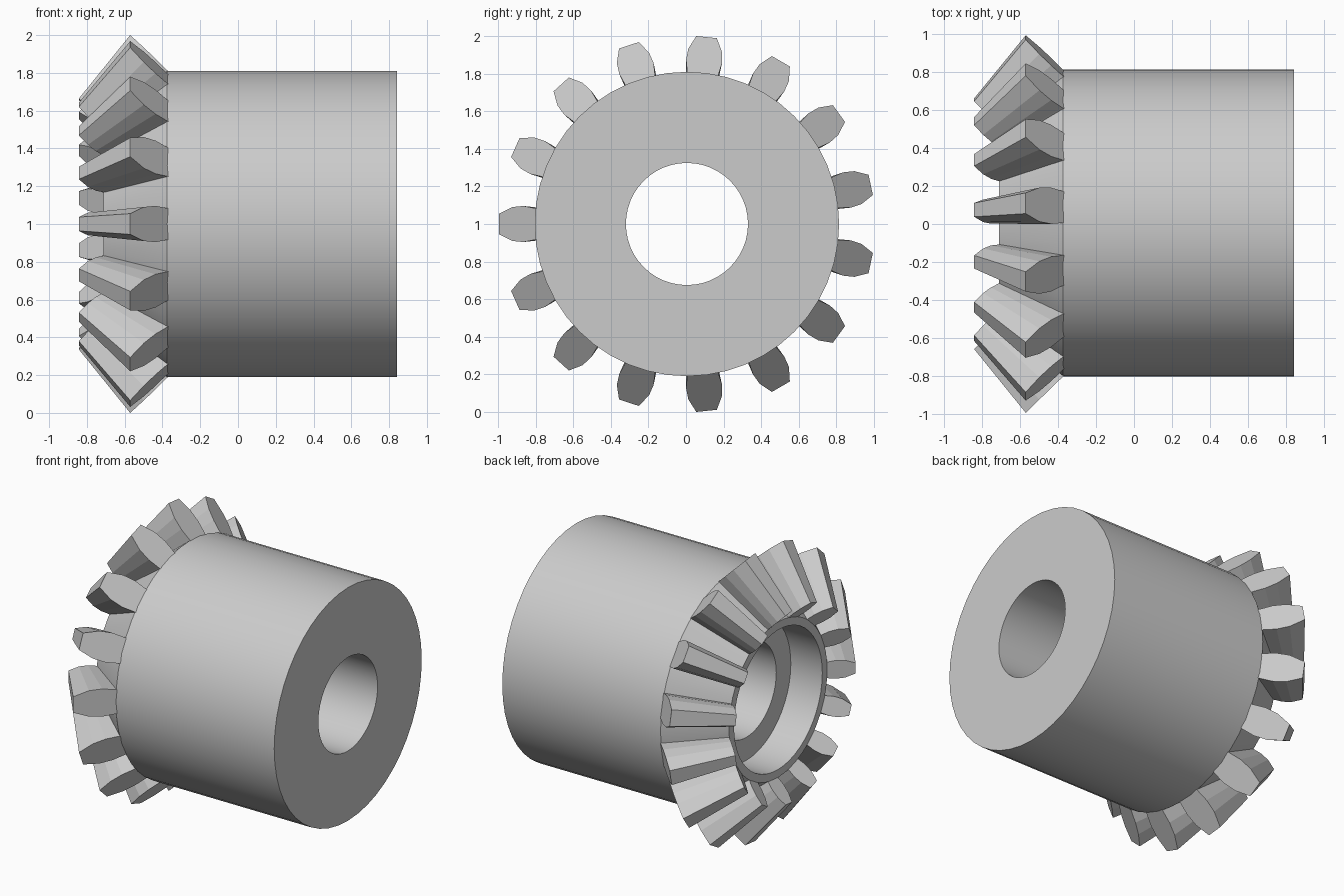
import bpy, bmesh
from math import cos, sin, tau, pi, radians
from mathutils import Matrix, Vector

cube = bpy.data.objects.get("Cube")
if cube:
    bpy.data.objects.remove(cube, do_unlink=True)

CENTRE = Vector((0, 0.005, 1.0))
TEETH = 15
SEGMENTS = 48
APEX_X = -1.38     # shared apex of the pitch cones
INNER_SCALE = 0.664

steel = bpy.data.materials.new("plain grey")
steel.use_nodes = True
GREY = (0.6, 0.6, 0.6, 1)
steel.diffuse_color = GREY
steel.node_tree.nodes["Principled BSDF"].inputs["Base Color"].default_value = GREY


def finish(name, bm):
    bmesh.ops.recalc_face_normals(bm, faces=bm.faces)
    mesh = bpy.data.meshes.new(name)
    bm.to_mesh(mesh)
    bm.free()
    mesh.materials.append(steel)
    obj = bpy.data.objects.new(name, mesh)
    obj.location = CENTRE
    bpy.context.collection.objects.link(obj)
    return obj


# Hub: closed (x, radius) profile spun around the x axis
profile = [(0.842, 0.325), (0.842, 0.81), (-0.375, 0.81), (-0.712, 0.54),
           (-0.712, 0.485), (-0.47, 0.485), (-0.47, 0.325)]
bm = bmesh.new()
rings = [[bm.verts.new((x, r * cos(tau * i / SEGMENTS), r * sin(tau * i / SEGMENTS)))
          for i in range(SEGMENTS)] for x, r in profile]
for k, ring in enumerate(rings):
    other = rings[(k + 1) % len(rings)]
    for i in range(SEGMENTS):
        j = (i + 1) % SEGMENTS
        bm.faces.new((ring[i], ring[j], other[j], other[i]))
hub = finish("hub", bm)
bpy.ops.object.select_all(action='DESELECT')
hub.select_set(True)
bpy.context.view_layer.objects.active = hub
bpy.ops.object.shade_smooth_by_angle(angle=radians(30))

# Teeth: (radius, half width) flank profile, tapered towards the apex
flank = [(0.795, 0.082), (0.815, 0.085), (0.87, 0.096), (0.93, 0.09), (1.0, 0.055)]
outline = flank + [(r, -w) for r, w in reversed(flank)]
apex = Vector((APEX_X, 0, 0))
bm = bmesh.new()
for n in range(TEETH):
    turn = Matrix.Rotation(pi + tau * n / TEETH, 3, 'X')
    outer_points = [Vector((-0.375 - (r - 0.81) * 1.03, r, w)) for r, w in outline]
    outer = [bm.verts.new(turn @ p) for p in outer_points]
    inner = [bm.verts.new(turn @ (apex + (p - apex) * INNER_SCALE)) for p in outer_points]
    bm.faces.new(outer)
    bm.faces.new(inner[::-1])
    for i in range(len(outer)):
        j = (i + 1) % len(outer)
        bm.faces.new((outer[i], outer[j], inner[j], inner[i]))
finish("bevel_teeth", bm)
